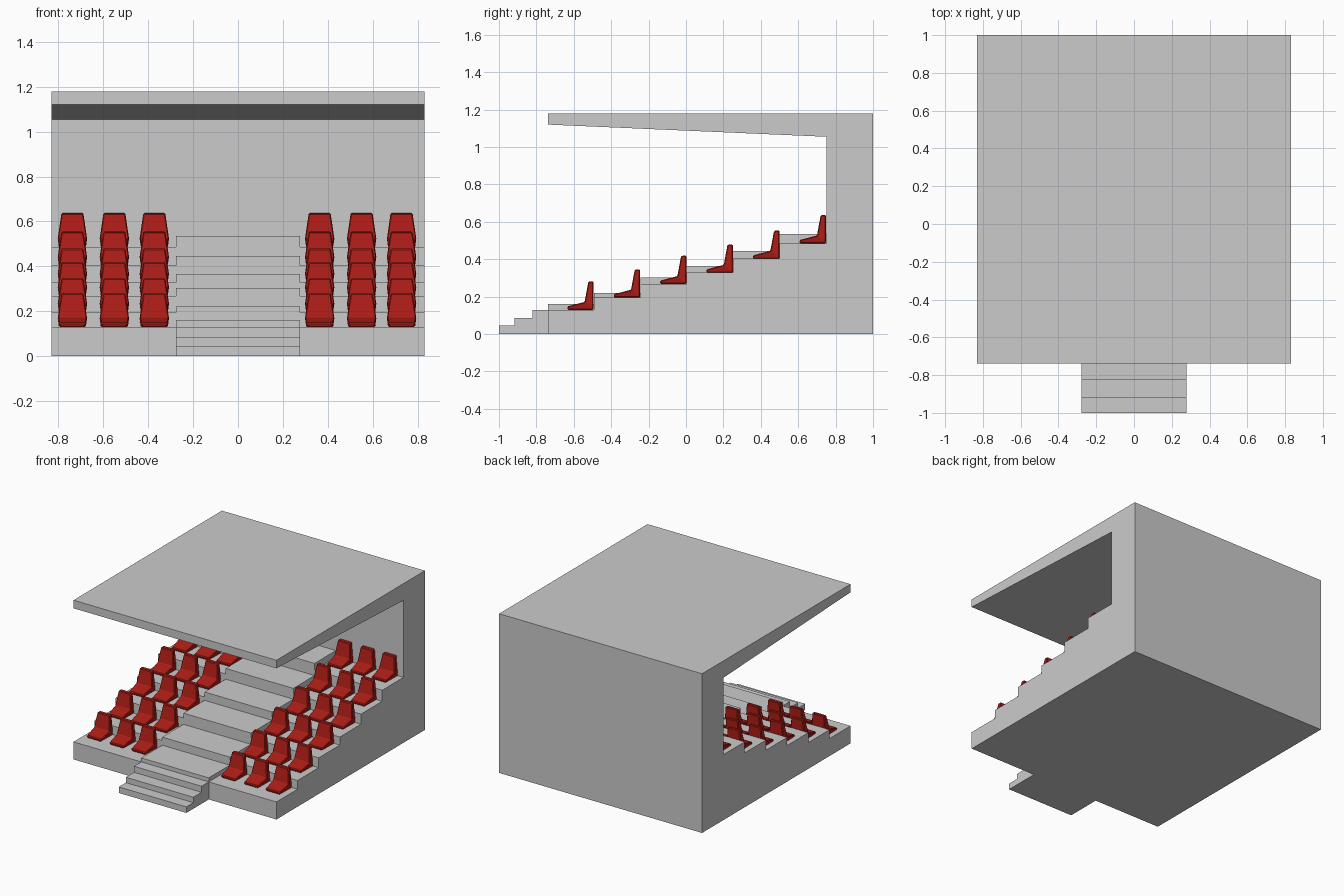
import bpy, bmesh

if "Cube" in bpy.data.objects:
    bpy.data.objects.remove(bpy.data.objects["Cube"])

red = bpy.data.materials.new("seat_red")
red.diffuse_color = (0.42, 0.012, 0.008, 1)
red.use_nodes = True
red.node_tree.nodes["Principled BSDF"].inputs["Base Color"].default_value = red.diffuse_color


def make_object(name, verts, faces):
    mesh = bpy.data.meshes.new(name)
    mesh.from_pydata(verts, [], faces)
    bm = bmesh.new()
    bm.from_mesh(mesh)
    bmesh.ops.recalc_face_normals(bm, faces=bm.faces)
    bm.to_mesh(mesh)
    bm.free()
    obj = bpy.data.objects.new(name, mesh)
    bpy.context.collection.objects.link(obj)
    return obj


def extrude_profile(name, profile, half):
    # (y, z) outline extruded along x
    n = len(profile)
    verts = [(x, y, z) for x in (-half, half) for y, z in profile]
    faces = [tuple(range(n)), tuple(range(n, 2 * n))]
    faces += [(i, (i + 1) % n, n + (i + 1) % n, n + i) for i in range(n)]
    return make_object(name, verts, faces)


def stair_outline(edges, heights):
    pts = [(edges[0], 0)]
    for y0, y1, z in zip(edges, edges[1:], heights):
        pts += [(y0, z), (y1, z)]
    return pts


tier_y = [-0.738, -0.492, -0.244, 0.004, 0.252, 0.501, 0.75]
tier_z = [0.13, 0.195, 0.268, 0.328, 0.403, 0.485]
aisle_z = [0.16, 0.22, 0.303, 0.365, 0.445, 0.535]

# Seating tiers, back wall and tapered roof in one C-shaped profile
extrude_profile("grandstand_shell", stair_outline(tier_y, tier_z) + [
    (0.75, 1.055), (-0.738, 1.12), (-0.738, 1.18), (1, 1.18), (1, 0)], 0.832)

# Raised central aisle with three entry steps
extrude_profile("central_stairs", stair_outline(
    [-1, -0.918, -0.822] + tier_y, [0.045, 0.085, 0.13] + aisle_z)
    + [(0.75, 0)], 0.277)

# Seat: side profile (y, z) with a half width at every point
seat_pts = [(-0.14, 0, 0.056), (-0.14, 0.018, 0.060), (-0.048, 0.042, 0.066),
            (-0.028, 0.15, 0.049), (0, 0.152, 0.049), (0, 0, 0.060)]
seat_verts = [(s * w, y, z) for s in (-1, 1) for y, z, w in seat_pts]
seat_faces = [(i, (i + 1) % 6, 6 + (i + 1) % 6, 6 + i) for i in range(6)]
seat_faces += [(0, 1, 2, 5), (5, 2, 3, 4), (6, 7, 8, 11), (11, 8, 9, 10)]
seat = make_object("seat", seat_verts, seat_faces)
seat.data.materials.append(red)
bevel = seat.modifiers.new("edge_bevel", 'BEVEL')
bevel.width = 0.005
bevel.segments = 1

# Rows of seats at the back of each tier
first = True
for row in range(6):
    for x in (-0.738, -0.551, -0.373, 0.364, 0.551, 0.729):
        obj = seat if first else seat.copy()
        if not first:
            bpy.context.collection.objects.link(obj)
        first = False
        obj.location = (x, tier_y[row + 1] - 0.002, tier_z[row])
